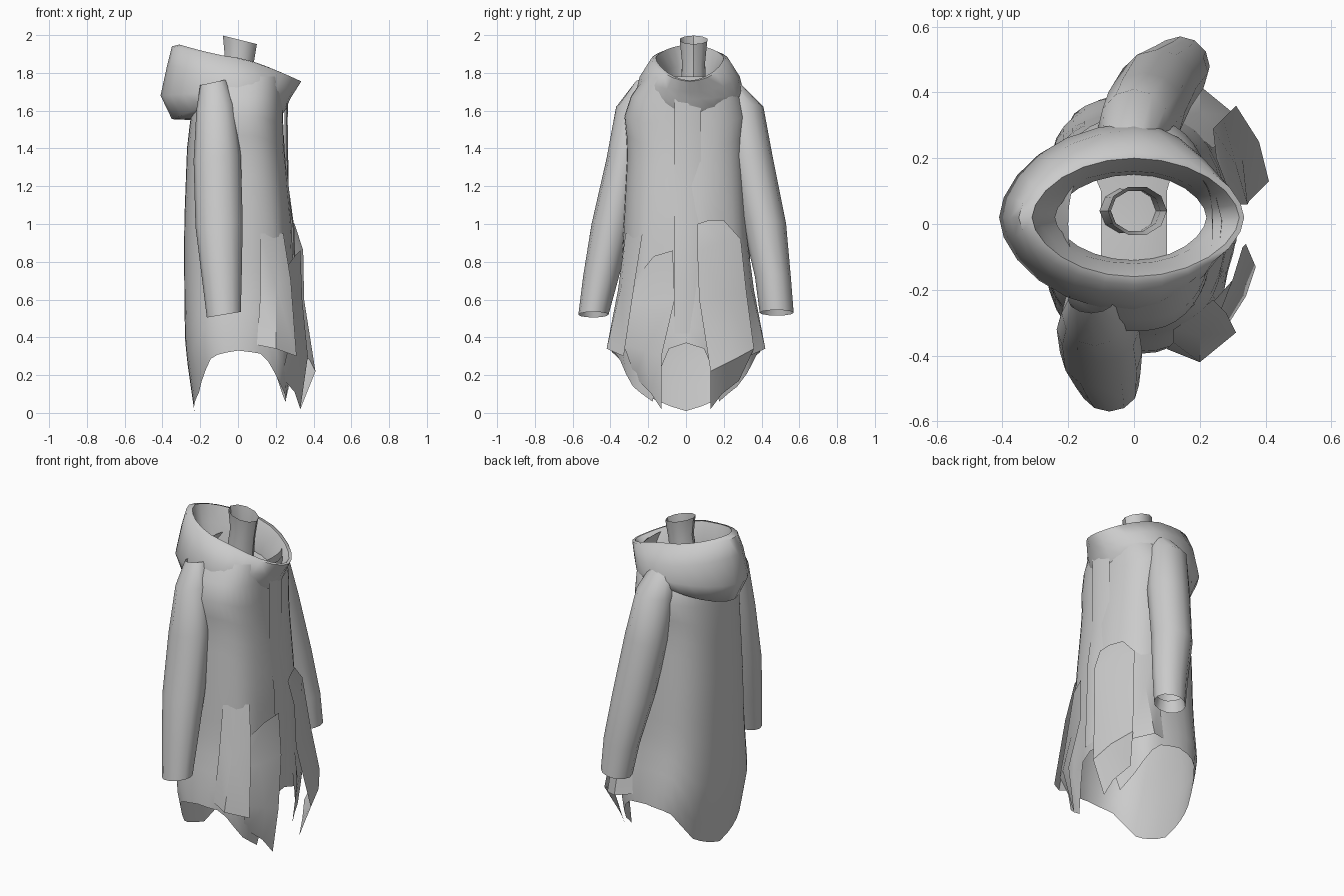
import bpy, math

if "Cube" in bpy.data.objects:
    bpy.data.objects.remove(bpy.data.objects["Cube"])

def interp(tab, v):
    # linear lookup in rows (key, values...), keys ascending
    if v <= tab[0][0]: return tab[0][1:]
    for a, b in zip(tab, tab[1:]):
        if v <= b[0]:
            t = (v - a[0]) / (b[0] - a[0])
            return tuple(p + (q - p) * t for p, q in zip(a[1:], b[1:]))
    return tab[-1][1:]

def sheet(name, rows, closed=False, angle=40):
    n = len(rows[0])
    faces = [(r*n+i, r*n+(i+1) % n, (r+1)*n+(i+1) % n, (r+1)*n+i)
             for r in range(len(rows)-1) for i in range(n if closed else n-1)]
    me = bpy.data.meshes.new(name)
    me.from_pydata([p for row in rows for p in row], [], faces)
    ob = bpy.data.objects.new(name, me)
    bpy.context.collection.objects.link(ob)
    bpy.context.view_layer.objects.active = ob
    for o in bpy.context.selected_objects: o.select_set(False)
    ob.select_set(True)
    bpy.ops.object.shade_smooth_by_angle(angle=math.radians(angle))
    return ob

def power(v, e):
    return math.copysign(abs(v) ** e, v)

# Coat body: open shell, front toward +x, with a scalloped hem
HEM = [(0, .37), (12, .33), (27, .06), (45, .14), (68, .31), (90, .33),
       (115, .30), (145, .10), (180, .01)]
BODY = [(0, -.23, .28, .33), (.35, -.28, .31, .40), (.7, -.285, .29, .345),
        (1.0, -.285, .28, .33), (1.4, -.27, .245, .31), (1.62, -.245, .235, .33),
        (1.78, -.2, .24, .22)]
N = 40
rows = []
for k in range(15):
    t = k / 14
    row = []
    for i in range(N):
        a = 2 * math.pi * i / N
        deg = math.degrees(a)
        hem = interp(HEM, min(deg, 360 - deg))[0]
        z = 1.78 + (hem - 1.78) * t
        xb, xf, yh = interp(BODY, z)
        c, s = power(math.cos(a), .8), power(math.sin(a), .8)
        fold = 1 + .05 * t * t * math.sin(7 * a + .8) * max(0, math.cos(a))
        row.append(((xf if c > 0 else -xb) * c * fold, yh * s * fold, z))
    rows.append(row)
sheet("coat_body", rows, True, 50)

# Overlapping front placket with its edge near y = -0.06
sheet("front_placket", [[(x, -.06, z), (x + .008, .01, z), (x - .01, .08, z)]
      for x, z in ((.26, 1.76), (.255, 1.55), (.26, 1.2), (.29, .98), (.30, .7), (.31, .42))])

# Sleeves: centre x, centre y, z, half widths
def sleeve(name, path):
    rows = []
    for cx, cy, z, rx, ry in path:
        rows.append([(cx + rx * math.cos(2*math.pi*i/12),
                      cy + ry * math.sin(2*math.pi*i/12),
                      z + .015 * math.cos(2*math.pi*i/12)) for i in range(12)])
    # turned-in cuff
    cx, cy, z, rx, ry = path[-1]
    rows.append([(cx + rx*.82*math.cos(2*math.pi*i/12),
                  cy + ry*.82*math.sin(2*math.pi*i/12), z + .06) for i in range(12)])
    sheet(name, rows, True)

sleeve("right_sleeve", [(-.13, -.23, 1.75, .07, .04), (-.12, -.27, 1.62, .10, .10),
       (-.11, -.32, 1.35, .125, .10), (-.10, -.39, 1.0, .125, .11), (-.085, -.45, .72, .105, .095),
       (-.075, -.49, .52, .09, .08)])
sleeve("left_sleeve", [(-.02, .23, 1.75, .08, .05), (0, .29, 1.62, .11, .12),
       (.03, .34, 1.35, .125, .12), (.07, .415, 1.0, .12, .115), (.12, .46, .72, .105, .095),
       (.14, .48, .53, .09, .09)])

# Draped cowl collar: inner wall, rim, outer drape, tucked-under edge
# each ring: x back, x front, y half width, z back, z side, z front
COWL = [(-.24, .22, .13, 1.72, 1.70, 1.60), (-.29, .25, .14, 1.84, 1.80, 1.68),
        (-.31, .32, .18, 1.95, 1.88, 1.76), (-.35, .335, .205, 1.94, 1.875, 1.755),
        (-.375, .30, .265, 1.84, 1.78, 1.70), (-.41, .275, .285, 1.68, 1.70, 1.66),
        (-.35, .255, .285, 1.555, 1.67, 1.61), (-.24, .235, .26, 1.55, 1.66, 1.58)]
rows = []
for xb, xf, yh, zb, zs, zf in COWL:
    row = []
    for i in range(24):
        a = 2 * math.pi * i / 24
        c, s = math.cos(a), power(math.sin(a), 1.15)
        z = zs + ((zf if c > 0 else zb) - zs) * abs(c) ** 1.3
        row.append(((xf if c > 0 else -xb) * c, .02 + yh * s, z))
    rows.append(row)
sheet("cowl_collar", rows, True, 60)

# Tilted neck tube
rows = []
for cx, r, z, tilt in ((-.02, .085, 1.66, 0), (.005, .075, 1.86, -.35), (.01, .09, 1.975, -.25)):
    rows.append([(cx + r*math.cos(math.pi*i/5), .04 + r*.85*math.sin(math.pi*i/5),
                  z + tilt * r * math.cos(math.pi*i/5)) for i in range(10)])
sheet("neck_tube", rows, True)

# Strap crossing the collar beneath the neck
sheet("neck_base", [[(-.13 + .03*k, y, z), (.02, y, z + .02), (.12 - .02*k, y, z)]
      for y, z, k in ((-.22, 1.66, -1), (-.1, 1.67, 1), (0, 1.67, 1), (.1, 1.67, 1), (.24, 1.68, -1))])

# Loose front flaps of the skirt
sheet("right_front_flap", [
    [(.33, -.07, .86), (.30, -.17, .83), (.22, -.26, .72)],
    [(.34, -.06, .60), (.29, -.20, .58), (.25, -.30, .58)],
    [(.37, -.13, .30), (.34, -.22, .33), (.27, -.33, .36)],
    [(.33, -.13, .02), (.30, -.19, .11), (.23, -.27, .19)]])
sheet("left_front_flap", [
    [(.30, .06, 1.0), (.28, .12, 1.02), (.25, .2, 1.02)],
    [(.345, .06, .86), (.31, .18, .90), (.24, .29, .92)],
    [(.35, .07, .60), (.33, .2, .62), (.27, .32, .64)],
    [(.41, .13, .22), (.38, .25, .28), (.31, .36, .34)],
    [(.33, .13, .02), (.31, .19, .10), (.26, .28, .17)]])

# Inner pleats hanging by the side vents
for side, name in ((-1, "right_side_pleat"), (1, "left_side_pleat")):
    sheet(name, [[(.12, side*.32, .95), (.18, side*.28, .95), (.24, side*.23, .95)],
                 [(.12, side*.36, .65), (.20, side*.34, .68), (.28, side*.27, .70)],
                 [(.10, side*.38, .36), (.20, side*.42, .34), (.31, side*.33, .30)]])
